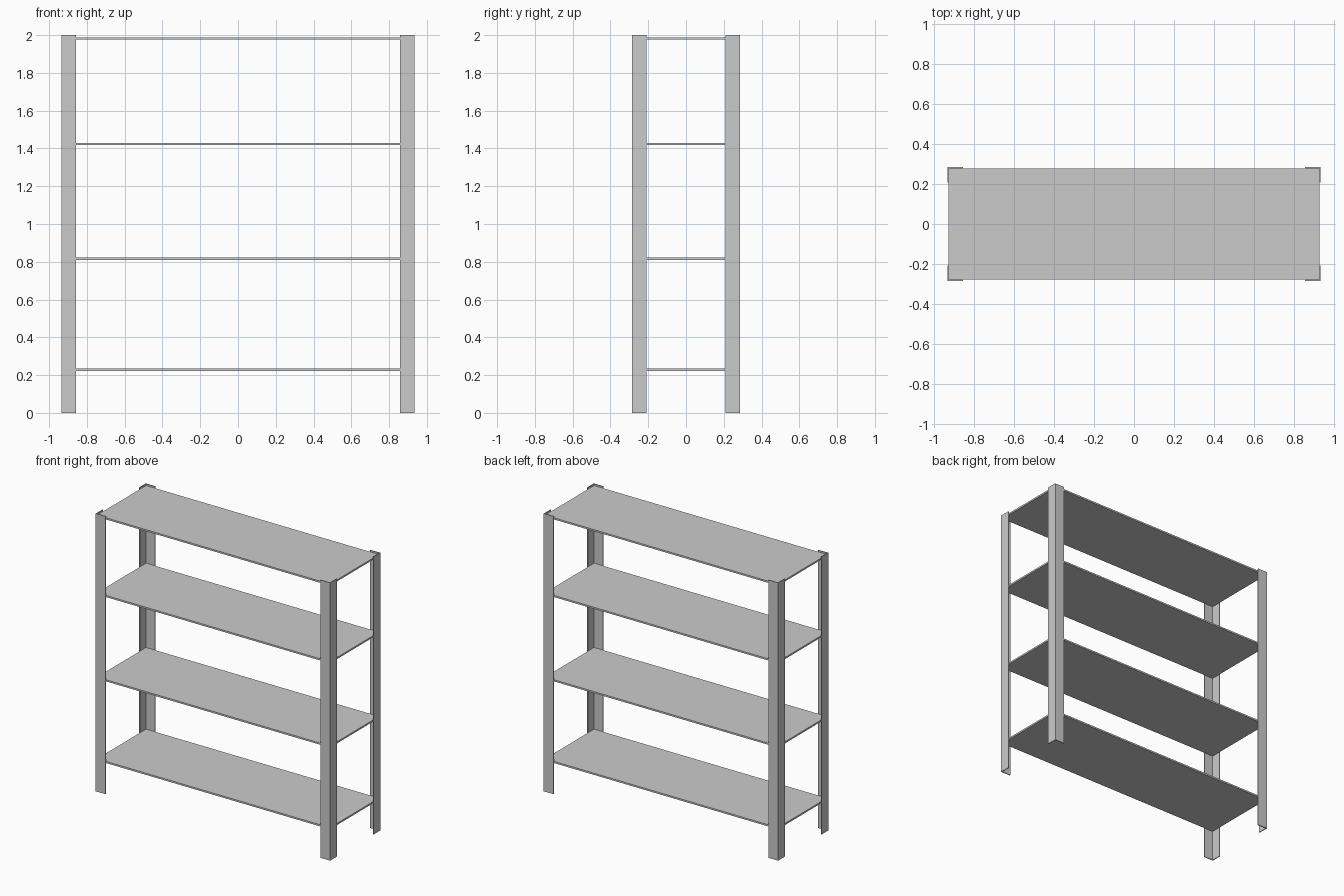
import bpy
import bmesh

if "Cube" in bpy.data.objects:
    bpy.data.objects.remove(bpy.data.objects["Cube"])

HX, HY, H = 0.934, 0.285, 2.0   # half width, half depth, height
FLANGE, T = 0.077, 0.006        # angle-iron flange width and thickness
SHELF_T = 0.012


def prism(name, profile, z0, z1):
    """Extrude a flat xy profile from z0 to z1."""
    bm = bmesh.new()
    face = bm.faces.new([bm.verts.new((x, y, z0)) for x, y in profile])
    ext = bmesh.ops.extrude_face_region(bm, geom=[face])
    verts = [g for g in ext["geom"] if isinstance(g, bmesh.types.BMVert)]
    bmesh.ops.translate(bm, vec=(0, 0, z1 - z0), verts=verts)
    bmesh.ops.recalc_face_normals(bm, faces=bm.faces)
    mesh = bpy.data.meshes.new(name)
    bm.to_mesh(mesh)
    bm.free()
    obj = bpy.data.objects.new(name, mesh)
    bpy.context.collection.objects.link(obj)
    return obj


# L-section corner posts, open towards the centre
L = [(0, 0), (FLANGE, 0), (FLANGE, T), (T, T), (T, FLANGE), (0, FLANGE)]
for sy, depth in ((-1, "front"), (1, "back")):
    for sx, side in ((-1, "left"), (1, "right")):
        profile = [(sx * (HX - x), sy * (HY - y)) for x, y in L]
        prism(f"{depth}_{side}_post", profile, 0, H)

# Shelves fitted inside the posts
sx, sy = HX - T, HY - T
board = [(-sx, -sy), (sx, -sy), (sx, sy), (-sx, sy)]
for i, z in enumerate((0.228, 0.816, 1.423, 1.982), 1):
    prism(f"shelf_{i}", board, z - SHELF_T / 2, z + SHELF_T / 2)
